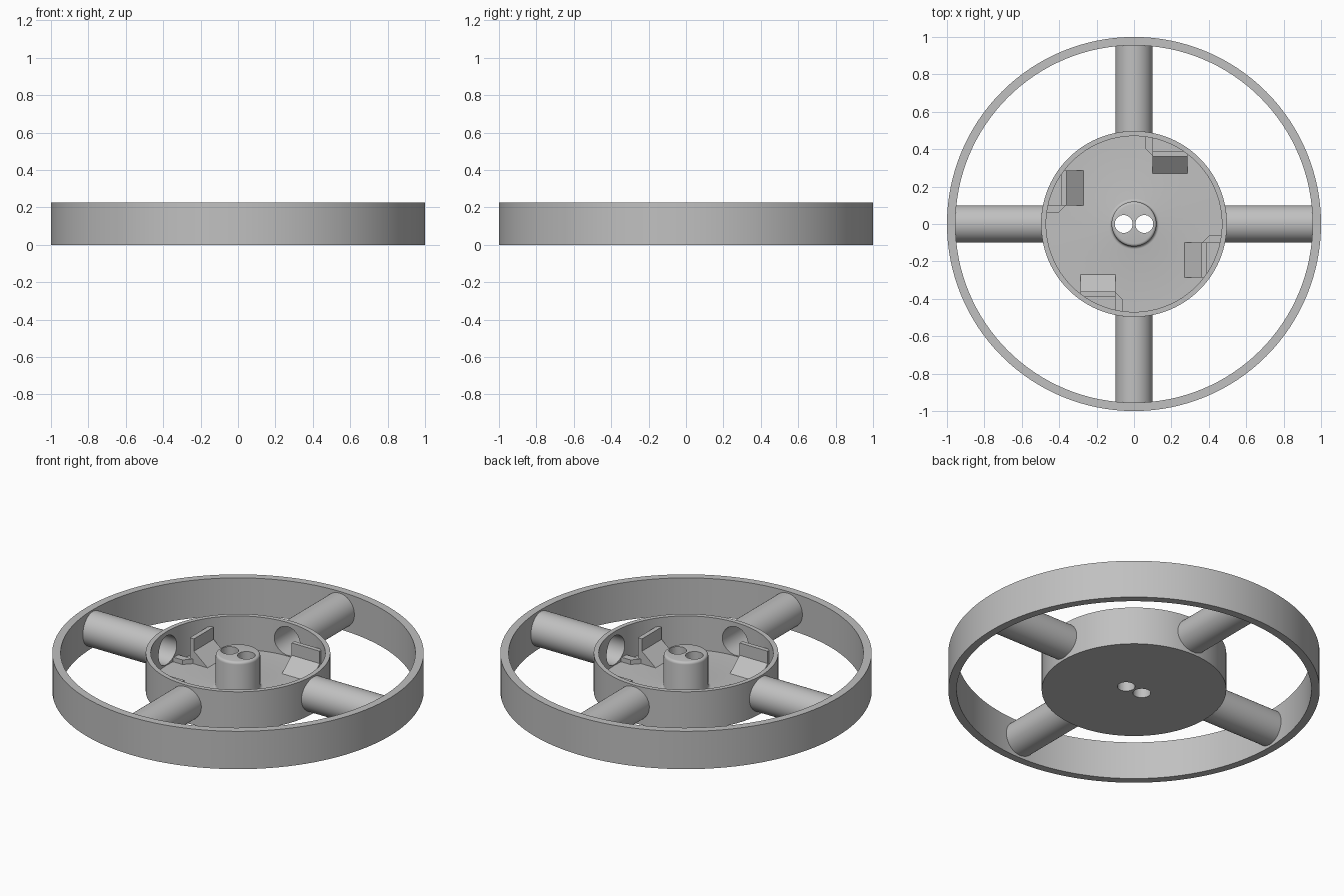
import bpy, bmesh
from math import cos, sin, pi
from mathutils import Matrix, Vector

cube = bpy.data.objects.get("Cube")
if cube:
    bpy.data.objects.remove(cube, do_unlink=True)

GREY = (0.53, 0.53, 0.53, 1)
grey = bpy.data.materials.new("plain grey")
grey.use_nodes = True
grey.diffuse_color = GREY
grey.node_tree.nodes["Principled BSDF"].inputs["Base Color"].default_value = GREY

TOP, FLOOR, ARM_Z = 0.225, 0.025, 0.115
BORE = 0.085


def make(name, bm):
    bmesh.ops.recalc_face_normals(bm, faces=bm.faces)
    mesh = bpy.data.meshes.new(name)
    bm.to_mesh(mesh)
    bm.free()
    mesh.materials.append(grey)
    obj = bpy.data.objects.new(name, mesh)
    bpy.context.collection.objects.link(obj)
    return obj


def smooth(obj):
    bpy.ops.object.select_all(action="DESELECT")
    obj.select_set(True)
    bpy.context.view_layer.objects.active = obj
    bpy.ops.object.shade_smooth_by_angle(angle=0.5)


def lathe(name, profile, n, closed=False):
    """Revolve (radius, z) points round z; radius 0 makes a pole."""
    bm = bmesh.new()
    rings = []
    for r, z in profile:
        if r == 0:
            rings.append([bm.verts.new((0, 0, z))] * n)
        else:
            rings.append([bm.verts.new((r * cos(2 * pi * i / n), r * sin(2 * pi * i / n), z))
                          for i in range(n)])
    pairs = list(zip(rings, rings[1:])) + ([(rings[-1], rings[0])] if closed else [])
    for a, b in pairs:
        for i in range(n):
            j = (i + 1) % n
            bm.faces.new(list(dict.fromkeys((a[i], a[j], b[j], b[i]))))
    return make(name, bm)


def prism(name, points, offset):
    """Extrude a flat polygon along an offset vector."""
    bm = bmesh.new()
    face = bm.faces.new([bm.verts.new(p) for p in points])
    new = bmesh.ops.extrude_face_region(bm, geom=[face])["geom"]
    bmesh.ops.translate(bm, vec=Vector(offset),
                        verts=[v for v in new if isinstance(v, bmesh.types.BMVert)])
    return make(name, bm)


def cut(obj, cutters):
    for c in cutters:
        c.hide_render = True
        mod = obj.modifiers.new("cut", "BOOLEAN")
        mod.operation, mod.solver, mod.object = "DIFFERENCE", "EXACT", c
    bpy.context.view_layer.update()
    obj.data = bpy.data.meshes.new_from_object(
        obj.evaluated_get(bpy.context.evaluated_depsgraph_get()))
    obj.modifiers.clear()
    for c in cutters:
        bpy.data.objects.remove(c, do_unlink=True)


def turn(k):
    return Matrix.Rotation(k * pi / 2, 4, "Z")


# outer rim
rim = lathe("outer_rim", [(1, 0), (1, TOP), (0.955, TOP), (0.955, 0)], 128, closed=True)
smooth(rim)

# hub tray with the central boss, rounded at its foot and top edge
foot = [(0.135 - 0.015 * sin(a), FLOOR + 0.015 * (1 - cos(a)))
        for a in (i * pi / 8 for i in range(5))]
crown = [(0.105 + 0.015 * cos(a), TOP - 0.015 + 0.015 * sin(a))
         for a in (i * pi / 8 for i in range(5))]
hub = lathe("hub", [(0, 0), (0.497, 0), (0.497, TOP), (0.47, TOP), (0.47, FLOOR)]
            + foot + crown + [(0, TOP)], 96)

# openings for the hollow arms and the two shaft holes
cutters = []
for k in range(4):
    c = lathe("bore_cutter", [(0, 0.4), (BORE, 0.4), (BORE, 0.6), (0, 0.6)], 48)
    c.matrix_world = turn(k) @ Matrix.Translation((0, 0, ARM_Z)) @ Matrix.Rotation(pi / 2, 4, "Y")
    cutters.append(c)
for x in (-0.055, 0.055):
    c = lathe("hole_cutter", [(0, -0.1), (0.048, -0.1), (0.048, 0.4), (0, 0.4)], 32)
    c.location.x = x
    cutters.append(c)
cut(hub, cutters)
smooth(hub)

for k in range(4):
    # hollow arm
    arm = lathe(f"arm_{k + 1}", [(0.1, 0.48), (0.1, 0.96), (BORE, 0.96), (BORE, 0.48)], 48, closed=True)
    arm.matrix_world = turn(k) @ Matrix.Translation((0, 0, ARM_Z)) @ Matrix.Rotation(pi / 2, 4, "Y")
    smooth(arm)

    # ramp with an upright stop plate behind it
    side = [(0.27, FLOOR), (0.36, 0.1), (0.36, 0.173), (0.387, 0.173), (0.387, FLOOR - 0.01),
            (0.27, FLOOR - 0.01)]
    bracket = prism(f"ramp_bracket_{k + 1}", [(0.1, y, z) for y, z in side], (0.185, 0, 0))
    bracket.matrix_world = turn(k)

    # low corner block beside the plate
    plan = [(0.1, 0.365), (0.1, 0.475), (0.058, 0.475), (0.058, 0.405)]
    block = prism(f"corner_block_{k + 1}", [(x, y, FLOOR - 0.01) for x, y in plan], (0, 0, 0.037))
    block.matrix_world = turn(k)
